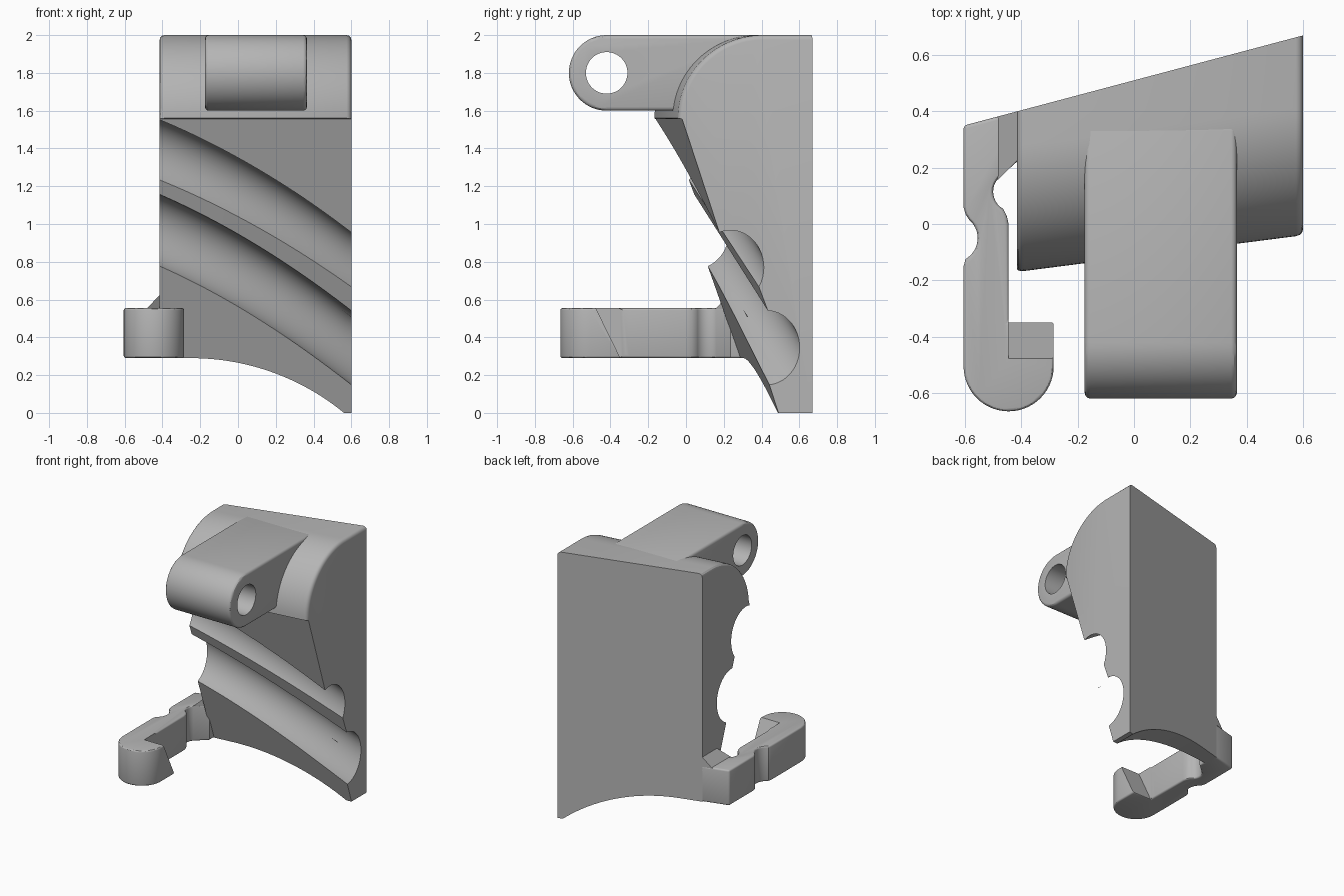
import bpy, bmesh, math

if "Cube" in bpy.data.objects:
    bpy.data.objects.remove(bpy.data.objects["Cube"])

grey = bpy.data.materials.new("plain grey")
grey.use_nodes = True
grey.diffuse_color = (0.46, 0.46, 0.46, 1)
grey.node_tree.nodes["Principled BSDF"].inputs["Base Color"].default_value = grey.diffuse_color


def loft(name, rings):
    """Skin a row of equal-length closed rings and cap both ends."""
    bm = bmesh.new()
    rows = [[bm.verts.new(p) for p in ring] for ring in rings]
    n = len(rows[0])
    for a, b in zip(rows, rows[1:]):
        for i in range(n):
            j = (i + 1) % n
            bm.faces.new((a[i], a[j], b[j], b[i]))
    bm.faces.new(rows[0])
    bm.faces.new(rows[-1])
    bmesh.ops.recalc_face_normals(bm, faces=bm.faces)
    mesh = bpy.data.meshes.new(name)
    bm.to_mesh(mesh)
    bm.free()
    mesh.materials.append(grey)
    obj = bpy.data.objects.new(name, mesh)
    bpy.context.collection.objects.link(obj)
    return obj


def prism(name, pts, axis, lo, hi):
    """Extrude a 2D outline along one axis."""
    place = {"x": lambda p, d: (d, p[0], p[1]),
             "y": lambda p, d: (p[0], d, p[1]),
             "z": lambda p, d: (p[0], p[1], d)}[axis]
    return loft(name, [[place(p, d) for p in pts] for d in (lo, hi)])


def arc(cx, cy, r, start, end, n, ry=None):
    """Points on an arc, angles in degrees."""
    angles = [math.radians(start + (end - start) * i / n) for i in range(n + 1)]
    return [(cx + r * math.cos(a), cy + (ry or r) * math.sin(a)) for a in angles]


def apply(obj, mod):
    bpy.context.view_layer.objects.active = obj
    bpy.ops.object.modifier_apply(modifier=mod.name)


def cut(obj, cutter):
    mod = obj.modifiers.new("cut", "BOOLEAN")
    mod.operation, mod.solver, mod.object = "DIFFERENCE", "EXACT", cutter
    apply(obj, mod)
    bpy.data.objects.remove(cutter)


def bevel(obj, width, angle=40):
    mod = obj.modifiers.new("round", "BEVEL")
    mod.width, mod.segments, mod.limit_method = width, 3, "ANGLE"
    mod.angle_limit = math.radians(angle)
    apply(obj, mod)


def back(x):
    return 0.51 + 0.2656 * x


# Body: slanted block with a rounded brow on top
LEFT, RIGHT = -0.415, 0.6


def body_ring(x, brow, ledge, foot):
    brow_arc = arc(brow + 0.45, 1.56, 0.45, 90, 180, 24, 0.44)
    pts = [(back(x), 0), (back(x), 2)] + brow_arc + [(brow + ledge, 1.555), (foot, 0)]
    return [(x, y, z) for y, z in pts]


body = loft("body", [body_ring(LEFT, -0.17, 0.01, 0.39), body_ring(RIGHT, -0.04, 0.02, 0.49)])

# Soften the side edges of the brow
bm = bmesh.new()
bm.from_mesh(body.data)
rim = [e for e in bm.edges
       if abs(e.verts[0].co.x - e.verts[1].co.x) < 0.01
       and min(v.co.z for v in e.verts) > 1.557]
bmesh.ops.bevel(bm, geom=rim, offset=0.025, segments=3, profile=0.5, affect="EDGES")
bm.to_mesh(body.data)
bm.free()

# Arched underside
arch = arc(-0.25, -0.99, 1.28, 90, 48, 32)
cut(body, prism("arch_cutter", [(-0.7, -0.5), (-0.7, 0.29)] + arch + [(0.7, -0.5)], "y", -1, 1.2))


# Diagonal channels and the recessed rib between them
def channel(start, end, section):
    rings = []
    for i in range(25):
        u = -0.06 + 1.12 * i / 24
        s = u - 0.28 * u * (1 - u)
        cy, cz = [a + (b - a) * s for a, b in zip(start, end)]
        x = LEFT + (RIGHT - LEFT) * u
        rings.append([(x, cy + y, cz + z) for y, z in section])
    return loft("channel_cutter", rings)


round_section = arc(0, 0, 0.177, 0, 352.5, 47, 0.197)
rib_section = [(0.07, 0.08), (0.13, -0.08), (-0.13, -0.08), (-0.13, 0.08)]
cut(body, channel((-0.12, 1.36), (0.235, 0.77), round_section))
cut(body, channel((0.05, 0.96), (0.425, 0.345), round_section))
cut(body, channel((-0.065, 1.18), (0.315, 0.59), rib_section))

# Hinge arm with a pin hole
arm = prism("hinge_arm", [(0.35, 2)] + arc(-0.42, 1.8, 0.2, 90, 270, 32) + [(0.3, 1.6)],
            "x", -0.175, 0.365)
bevel(arm, 0.02)
cut(arm, prism("pin_cutter", arc(-0.42, 1.8, 0.11, 0, 352.5, 47), "x", -1, 1))

# Clip: a strip with side notches and a hooked end
outline = [(-0.605, back(-0.605)), (-0.605, 0.06), (-0.598, 0.035)]
outline += arc(-0.64, -0.05, 0.085, 50, -50, 12)
outline += [(-0.598, -0.125), (-0.605, -0.15)]
outline += arc(-0.445, -0.505, 0.16, 180, 360, 28)
outline += [(-0.285, -0.345), (-0.445, -0.345), (-0.445, 0.0), (-0.452, 0.03)]
outline += arc(-0.43, 0.115, 0.07, 240, 140, 10)
outline += [(-0.4, 0.235), (-0.4, back(-0.4))]
clip = prism("clip", outline, "z", 0.29, 0.555)
bevel(clip, 0.012, 60)
cut(clip, prism("tip_cutter", [(-0.485, 0.57), (-0.3, 0.57), (-0.3, 0.285), (-0.345, 0.285)],
                "x", -0.445, -0.2))

# Gusset joining the clip to the body
gusset = prism("clip_gusset", [(-0.485, 0.55), (-0.4, 0.64), (-0.4, 0.55)], "y", 0.16, 0.5)
for v in gusset.data.vertices:
    v.co.y = back(v.co.x) if v.co.y > 0.4 else 0.64 + v.co.x

# Smooth curved faces, keep the sharp edges
for obj in (body, arm, clip, gusset):
    bpy.ops.object.select_all(action="DESELECT")
    obj.select_set(True)
    bpy.context.view_layer.objects.active = obj
    bpy.ops.object.shade_smooth_by_angle(angle=math.radians(30))
